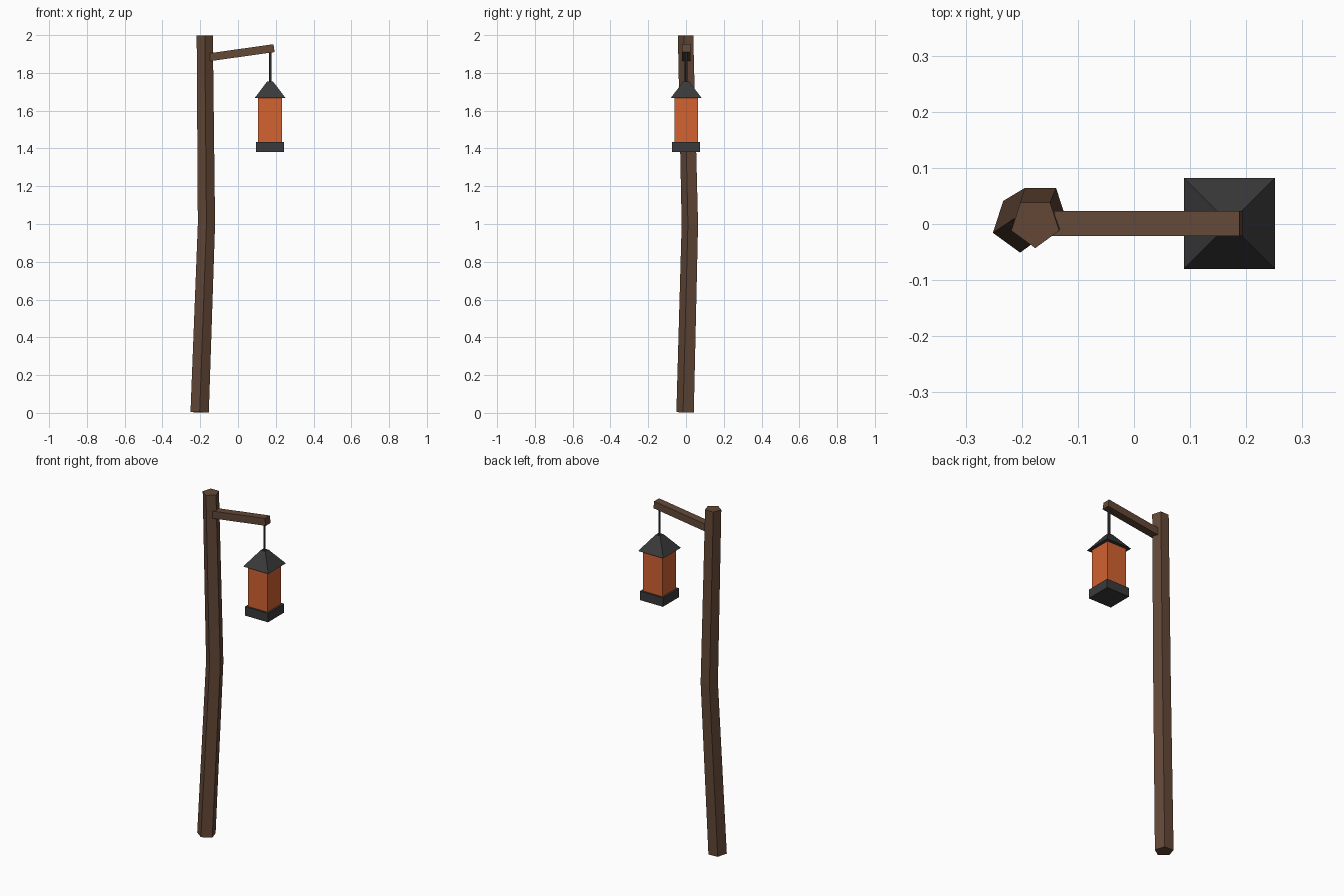
import bpy, bmesh, math
from mathutils import Vector

if "Cube" in bpy.data.objects:
    bpy.data.objects.remove(bpy.data.objects["Cube"])


def material(name, rgb):
    m = bpy.data.materials.new(name)
    m.diffuse_color = (*rgb, 1.0)
    m.use_nodes = True
    m.node_tree.nodes["Principled BSDF"].inputs["Base Color"].default_value = m.diffuse_color
    return m


WOOD = material("brown wood", (0.127, 0.065, 0.038))
IRON = material("dark iron", (0.042, 0.042, 0.043))
GLASS = material("orange glass", (0.645, 0.122, 0.030))


def loft(name, rings, mat):
    """Skin a closed solid through rings of points, flat shaded."""
    bm = bmesh.new()
    vs = [[bm.verts.new(p) for p in ring] for ring in rings]
    n = len(vs[0])
    for a, b in zip(vs, vs[1:]):
        for i in range(n):
            j = (i + 1) % n
            bm.faces.new((a[i], a[j], b[j], b[i]))
    bm.faces.new(vs[0][::-1])
    bm.faces.new(vs[-1])
    bmesh.ops.recalc_face_normals(bm, faces=bm.faces)
    me = bpy.data.meshes.new(name)
    bm.to_mesh(me)
    bm.free()
    me.materials.append(mat)
    ob = bpy.data.objects.new(name, me)
    bpy.context.collection.objects.link(ob)
    return ob


def ring(x, y, z, r, sides, start, tilt=(0, 0)):
    """Horizontal regular polygon, optionally tilted by x and y slopes."""
    pts = []
    for i in range(sides):
        a = math.radians(start) + math.tau * i / sides
        dx, dy = r * math.cos(a), r * math.sin(a)
        pts.append(Vector((x + dx, y + dy, z + dx * tilt[0] + dy * tilt[1])))
    return pts


def square(x, z, half):
    return ring(x, 0.001, z, half * math.sqrt(2), 4, 45)


# Crooked five-sided post
loft("post", [
    ring(-0.203, 0.0, 0.003, 0.051, 5, -90, (-0.036, -0.025)),
    ring(-0.167, 0.025, 1.0, 0.048, 5, -90),
    ring(-0.176, 0.002, 1.998, 0.045, 5, -90, (0.009, 0.023)),
], WOOD)

# Slanted arm, its inner end buried in the post
start, end = Vector((-0.165, 0.001, 1.881)), Vector((0.191, 0.001, 1.931))
along = (end - start).normalized()
up = Vector((-along.z, 0, along.x)) * 0.021
side = Vector((0, 0.0225, 0))
loft("arm", [[p + up + side, p + up - side, p - up - side, p - up + side]
             for p in (start, end)], WOOD)

# Lantern hanging from the arm
LX = 0.17
loft("hanging_rod", [ring(LX, 0.001, z, 0.007, 6, 0) for z in (1.745, 1.925)], IRON)
loft("lantern_roof", [square(LX, 1.668, 0.081), square(LX, 1.755, 0.015)], IRON)
loft("lantern_glass", [square(LX, 1.42, 0.063), square(LX, 1.675, 0.063)], GLASS)
loft("lantern_base", [square(LX, 1.382, 0.074), square(LX, 1.434, 0.074)], IRON)
